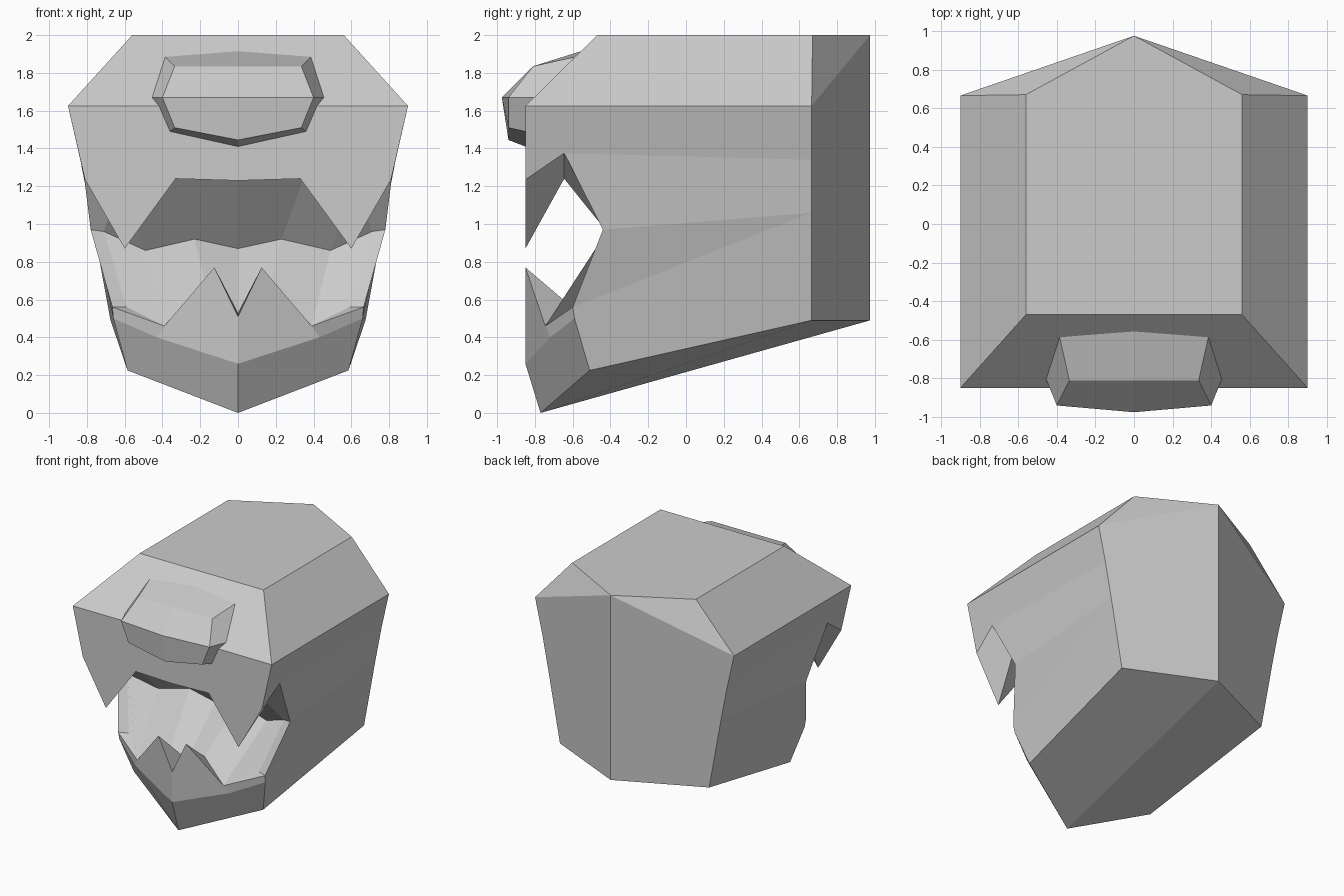
import bpy
import bmesh

cube = bpy.data.objects.get("Cube")
if cube:
    bpy.data.objects.remove(cube, do_unlink=True)

grey = bpy.data.materials.new("plain_grey")
grey.use_nodes = True
grey.diffuse_color = (0.6, 0.6, 0.6, 1)
grey.node_tree.nodes["Principled BSDF"].inputs["Base Color"].default_value = (0.6, 0.6, 0.6, 1)


def mirrored_part(name, points, faces):
    """Build the left half from named points, mirror it over x = 0 and weld."""
    bm = bmesh.new()
    for side in (1, -1):
        v = {k: bm.verts.new((side * x, y, z)) for k, (x, y, z) in points.items()}
        for f in faces:
            bm.faces.new([v[k] for k in f.split()])
    bmesh.ops.remove_doubles(bm, verts=bm.verts, dist=0.0001)
    bmesh.ops.recalc_face_normals(bm, faces=bm.faces)
    mesh = bpy.data.meshes.new(name)
    bm.to_mesh(mesh)
    bm.free()
    mesh.materials.append(grey)
    obj = bpy.data.objects.new(name, mesh)
    bpy.context.collection.objects.link(obj)
    return obj


# Skull: crown, brow, back corner and jaw outline
skull = {
    "crown0": (0, -0.47, 2), "crown": (0.56, -0.47, 2),
    "crown_b": (0.56, 0.67, 2), "crown_b0": (0, 0.975, 2),
    "brow0": (0, -0.85, 1.625), "brow": (0.9, -0.85, 1.625),
    "brow_b": (0.9, 0.665, 1.625), "back1": (0.835, 0.665, 1.34),
    "back2": (0.78, 0.665, 1.06), "base_b": (0.675, 0.665, 0.49),
    "base_b0": (0, 0.975, 0.49),
    "jaw": (0.585, -0.51, 0.225), "chin": (0, -0.77, 0),
    "ridge0": (0, -0.85, 0.26), "ridge1": (0.43, -0.72, 0.4),
    "ridge2": (0.66, -0.59, 0.5),
}
# Edge of the mouth opening, from the upper lip round to the lower lip
mouth_edge = {
    "lip0": (0, -0.85, 1.23), "lip": (0.33, -0.85, 1.24),
    "fang": (0.6, -0.85, 0.87), "cheek": (0.81, -0.85, 1.235),
    "gap": (0.83, -0.645, 1.375), "corner": (0.78, -0.44, 0.97),
    "jaw_top": (0.665, -0.6, 0.56), "valley": (0.39, -0.745, 0.46),
    "tooth": (0.125, -0.85, 0.77), "notch0": (0, -0.85, 0.51),
}
# Hollow behind the mouth opening
cavity = {
    "rim_top": (0.62, -0.645, 1.24), "rim": (0.71, -0.42, 0.96),
    "rim_low": (0.59, -0.57, 0.56),
    "roof0": (0, -0.6, 1.25), "roof": (0.35, -0.6, 1.25),
    "throat0": (0, -0.3, 0.87), "throat1": (0.23, -0.3, 0.92),
    "throat2": (0.49, -0.33, 0.86),
    "floor0": (0, -0.65, 0.53), "floor": (0.15, -0.65, 0.6),
}
head_faces = [
    # crown and forehead
    "crown0 crown crown_b crown_b0", "crown0 crown brow brow0",
    "crown brow brow_b crown_b",
    # back and base
    "crown_b brow_b crown_b0", "crown_b0 brow_b back1 back2 base_b base_b0",
    "chin jaw base_b base_b0",
    # face and sides
    "brow0 brow cheek fang lip lip0", "brow cheek gap back1 brow_b",
    "gap corner back2 back1", "corner jaw_top back2",
    "jaw_top ridge2 jaw base_b back2",
    # lower jaw
    "notch0 tooth valley ridge1 ridge0", "valley jaw_top ridge2 ridge1",
    "ridge0 ridge1 ridge2 jaw chin",
    # upper mouth
    "lip0 lip roof roof0", "roof0 roof throat1 throat0",
    "lip fang rim_top roof", "fang cheek gap rim_top",
    "gap corner rim rim_top", "roof rim_top throat2 throat1",
    "rim_top rim throat2",
    # lower mouth
    "corner jaw_top rim_low rim", "rim rim_low valley throat2",
    "jaw_top valley rim_low", "throat2 valley floor throat1",
    "valley tooth floor", "throat1 floor floor0 throat0",
    "tooth notch0 floor0 floor",
]
mirrored_part("head", {**skull, **mouth_edge, **cavity}, head_faces)

# Raised plate on the forehead, with a bevelled rim
plate = {
    "top0": (0, -0.81, 1.835), "top": (0.335, -0.81, 1.835),
    "mid0": (0, -0.975, 1.67), "mid": (0.4, -0.94, 1.67),
    "low0": (0, -0.94, 1.445), "low": (0.335, -0.94, 1.51),
    "edge_top0": (0, -0.555, 1.915), "edge_top": (0.385, -0.587, 1.885),
    "edge_mid": (0.455, -0.804, 1.67),
    "edge_low": (0.36, -0.85, 1.49), "edge_low0": (0, -0.85, 1.41),
}
mirrored_part("forehead_plate", plate, [
    "top0 top mid mid0", "mid0 mid low low0",
    "edge_top0 edge_top top top0", "edge_top edge_mid mid top",
    "edge_mid edge_low low mid", "edge_low edge_low0 low0 low",
])
